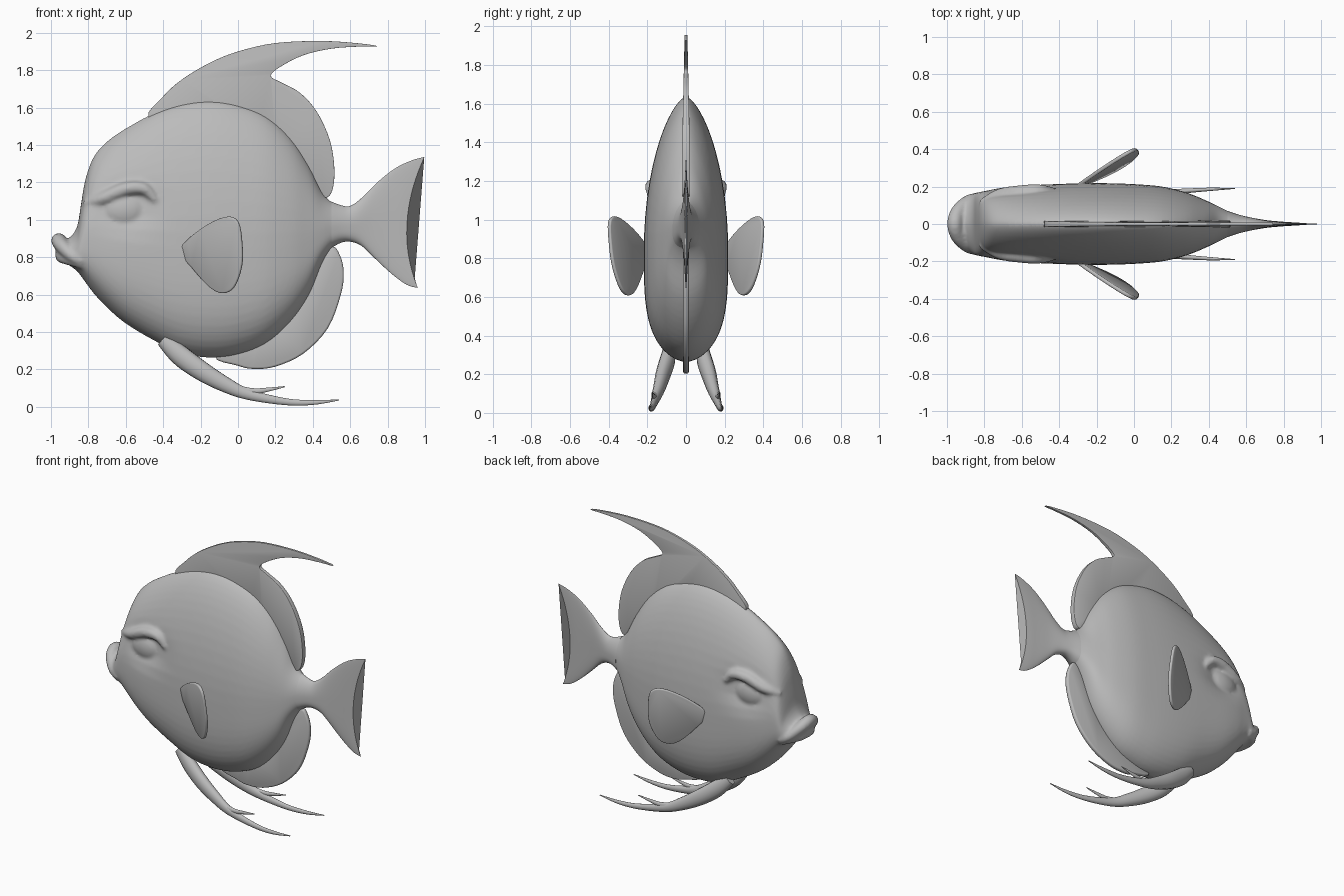
import bpy, bmesh, math
from mathutils import Vector

if "Cube" in bpy.data.objects:
    bpy.data.objects.remove(bpy.data.objects["Cube"])

grey = bpy.data.materials.new("plain grey")
grey.diffuse_color = (0.5, 0.5, 0.5, 1)
grey.use_nodes = True
grey.node_tree.nodes["Principled BSDF"].inputs["Base Color"].default_value = grey.diffuse_color


def smooth_path(pts, n=5, closed=False):
    """Catmull-Rom samples through points of any dimension."""
    k, out = len(pts), []
    get = (lambda i: pts[i % k]) if closed else (lambda i: pts[max(0, min(k - 1, i))])
    for i in range(k if closed else k - 1):
        a, b, c, d = get(i - 1), get(i), get(i + 1), get(i + 2)
        for j in range(n):
            t = j / n
            out.append(tuple(0.5 * (2 * q + (r - p) * t + (2 * p - 5 * q + 4 * r - s) * t * t
                                    + (3 * q - p - 3 * r + s) * t ** 3)
                             for p, q, r, s in zip(a, b, c, d)))
    return out if closed else out + [tuple(pts[-1])]


def finish(name, bm):
    bmesh.ops.recalc_face_normals(bm, faces=bm.faces[:])
    me = bpy.data.meshes.new(name)
    bm.to_mesh(me)
    bm.free()
    me.materials.append(grey)
    ob = bpy.data.objects.new(name, me)
    bpy.context.collection.objects.link(ob)
    return ob


def loft(name, rings):
    bm = bmesh.new()
    rows = [[bm.verts.new(p) for p in ring] for ring in rings]
    n = len(rows[0])
    for a, b in zip(rows, rows[1:]):
        for i in range(n):
            bm.faces.new((a[i], a[(i + 1) % n], b[(i + 1) % n], b[i]))
    bm.faces.new(rows[0])
    bm.faces.new(rows[-1])
    return finish(name, bm)


def tube(name, pts, flat=1.0, n=5, sides=14):
    """Tapered tube along points given as x, y, z, radius; flat squeezes it sideways."""
    path = smooth_path(pts, n)
    rings = []
    for i, p in enumerate(path):
        a, b = path[max(0, i - 1)], path[min(len(path) - 1, i + 1)]
        d = (Vector(b[:3]) - Vector(a[:3])).normalized()
        u = d.cross(Vector((0, 0, 1))).normalized()
        v = u.cross(d)
        r = max(p[3], 0.002)
        rings.append([Vector(p[:3]) + r * (flat * math.cos(w) * u + math.sin(w) * v)
                      for w in (2 * math.pi * k / sides for k in range(sides))])
    return loft(name, rings)


def fin(name, outline, thickness, depth=lambda x, z: 0.0, taper=None):
    """Thin rounded plate from a closed x, z outline."""
    bm = bmesh.new()
    bm.faces.new([bm.verts.new((x, depth(x, z), z)) for x, z in smooth_path(outline, 4, True)])
    ob = finish(name, bm)
    m = ob.modifiers.new("thickness", 'SOLIDIFY')
    m.thickness, m.offset = thickness, 0
    m = ob.modifiers.new("round_edge", 'BEVEL')
    m.width, m.segments, m.limit_method = thickness * 0.35, 2, 'ANGLE'
    m.angle_limit = math.radians(60)
    if taper:
        ob.data = bpy.data.meshes.new_from_object(ob.evaluated_get(bpy.context.evaluated_depsgraph_get()))
        ob.modifiers.clear()
        for v in ob.data.vertices:
            v.co.y *= taper(v.co.z)
    return ob


def shade(ob, angle=45):
    bpy.ops.object.select_all(action='DESELECT')
    ob.select_set(True)
    bpy.context.view_layer.objects.active = ob
    bpy.ops.object.shade_smooth_by_angle(angle=math.radians(angle))


def section(x, top, bot, w, curve=0.0):
    """Upright slice: tapered above, full below; curve sweeps the tips back."""
    mid, ring = bot + 0.42 * (top - bot), []
    for k in range(56):
        a = 2 * math.pi * k / 56
        c, s = math.cos(a), math.sin(a)
        t = min(1, abs(s))
        if s > 0:
            z, y, back = mid + t * (top - mid), (1 - t ** 2) ** 0.65, 1.0
        else:
            z, y, back = mid - t * (mid - bot), (1 - t ** 3.6) ** 0.57, 0.62
        # hollow around each eye
        socket = 1 - 0.2 * math.exp(-((x + .6) / .15) ** 2 - ((z - 1.06) / .1) ** 2)
        ring.append((x + curve * back * t * t, math.copysign(w * socket * y, c), z))
    return ring


# Body stations: x, top z, bottom z, half width
stations = [(-.975, .88, .80, .03), (-.95, .895, .78, .08), (-.90, .905, .755, .13),
            (-.86, .965, .725, .16), (-.84, 1.08, .70, .168), (-.815, 1.22, .665, .173),
            (-.77, 1.34, .605, .182), (-.70, 1.42, .53, .195), (-.60, 1.49, .445, .205),
            (-.45, 1.57, .355, .212), (-.30, 1.62, .285, .217), (-.15, 1.637, .263, .218),
            (0, 1.615, .28, .213), (.15, 1.555, .34, .20), (.28, 1.44, .455, .168),
            (.38, 1.29, .60, .128), (.45, 1.15, .77, .095), (.51, 1.09, .86, .065),
            (.57, 1.07, .885, .042)]
body = loft("body", [section(*p) for p in smooth_path(stations, 4)])

# Lips, brows and eyes, fused into the body
upper = [(-.83, .15, .775, .02), (-.885, .125, .805, .032), (-.94, .07, .86, .038), (-.958, 0, .888, .042)]
lower = [(-.83, .14, .755, .018), (-.88, .11, .775, .026), (-.925, .06, .795, .033), (-.942, 0, .805, .036)]
brow = [(-.82, .11, 1.085, .02), (-.72, .155, 1.115, .034), (-.60, .172, 1.165, .037),
        (-.50, .18, 1.165, .032), (-.44, .18, 1.10, .018)]
parts = [body]
for name, half in (("upper_lip", upper), ("lower_lip", lower)):
    parts.append(tube(name, half + [(x, -y, z, r) for x, y, z, r in half[-2::-1]]))
for s in (1, -1):
    parts.append(tube("brow", [(x, s * y, z, r) for x, y, z, r in brow]))
    bm = bmesh.new()
    bmesh.ops.create_uvsphere(bm, u_segments=32, v_segments=20, radius=1)
    for v in bm.verts:
        v.co = (-.605 + .14 * v.co.x, s * .115 + .08 * v.co.y, 1.05 + .11 * v.co.z)
    parts.append(finish("eye", bm))
bpy.ops.object.select_all(action='DESELECT')
for p in parts:
    p.select_set(True)
bpy.context.view_layer.objects.active = body
bpy.ops.object.join()
m = body.modifiers.new("fuse", 'REMESH')
m.mode, m.voxel_size, m.use_smooth_shade = 'VOXEL', 0.011, True
m = body.modifiers.new("soften", 'SMOOTH')
m.factor, m.iterations = 0.5, 6
for p in body.data.polygons:
    p.use_smooth = True

# Tail grows out of the body and thins to a swept edge
tail = [(.50, 1.097, .85, .070, 0), (.55, 1.078, .877, .053, 0), (.60, 1.074, .883, .040, 0),
        (.655, 1.12, .86, .029, .01), (.72, 1.20, .79, .019, .025), (.80, 1.275, .708, .012, .04),
        (.86, 1.318, .652, .008, .07), (.902, 1.336, .636, .004, .095)]
shade(loft("tail_fin", [section(*p) for p in smooth_path(tail, 4)]), 60)

# Middle fins
dorsal = [(-.48, 1.55), (-.40, 1.66), (-.30, 1.75), (-.15, 1.84), (0, 1.90), (.20, 1.945),
          (.45, 1.956), (.65, 1.943), (.745, 1.928), (.65, 1.926), (.50, 1.915), (.35, 1.88),
          (.23, 1.82), (.175, 1.77), (.23, 1.735), (.33, 1.68), (.42, 1.58), (.49, 1.43),
          (.515, 1.28), (.505, 1.16), (.46, 1.12), (.36, 1.20), (.20, 1.42), (0, 1.53), (-.3, 1.5)]
anal = [(-.12, .27), (0, .22), (.08, .203), (.20, .215), (.35, .285), (.48, .42), (.55, .60),
        (.565, .72), (.545, .81), (.50, .855), (.40, .75), (.30, .55), (.10, .40)]
shade(fin("dorsal_fin", dorsal, .035, taper=lambda z: 1 - 0.6 * max(0, min(1, (z - 1.5) / .46))))
shade(fin("anal_fin", anal, .03))

# Paired side fins and belly fins
side = [(-.31, .84), (-.20, .95), (-.07, 1.015), (0, .99), (.022, .87), (.02, .75), (-.02, .64),
        (-.08, .608), (-.15, .64), (-.25, .75)]
belly = [(-.40, .08, .36, .04), (-.31, .095, .275, .055), (-.20, .12, .195, .053), (-.08, .14, .125, .043),
         (.05, .16, .068, .03), (.25, .175, .028, .019), (.40, .185, .023, .013), (.54, .19, .037, .003)]
branch = [(-.02, .155, .095, .024), (.08, .165, .083, .017), (.16, .17, .092, .011), (.25, .175, .108, .003)]
for s, tag in ((1, "left"), (-1, "right")):
    shade(fin("side_fin_" + tag, side, .02,
              lambda x, z: s * (.208 + .58 * (x + .29) + .14 * (z - .84))))
    for name, pts in (("belly_fin_", belly), ("belly_fin_branch_", branch)):
        shade(tube(name + tag, [(x, s * y, z, r) for x, y, z, r in pts], 0.7), 60)
